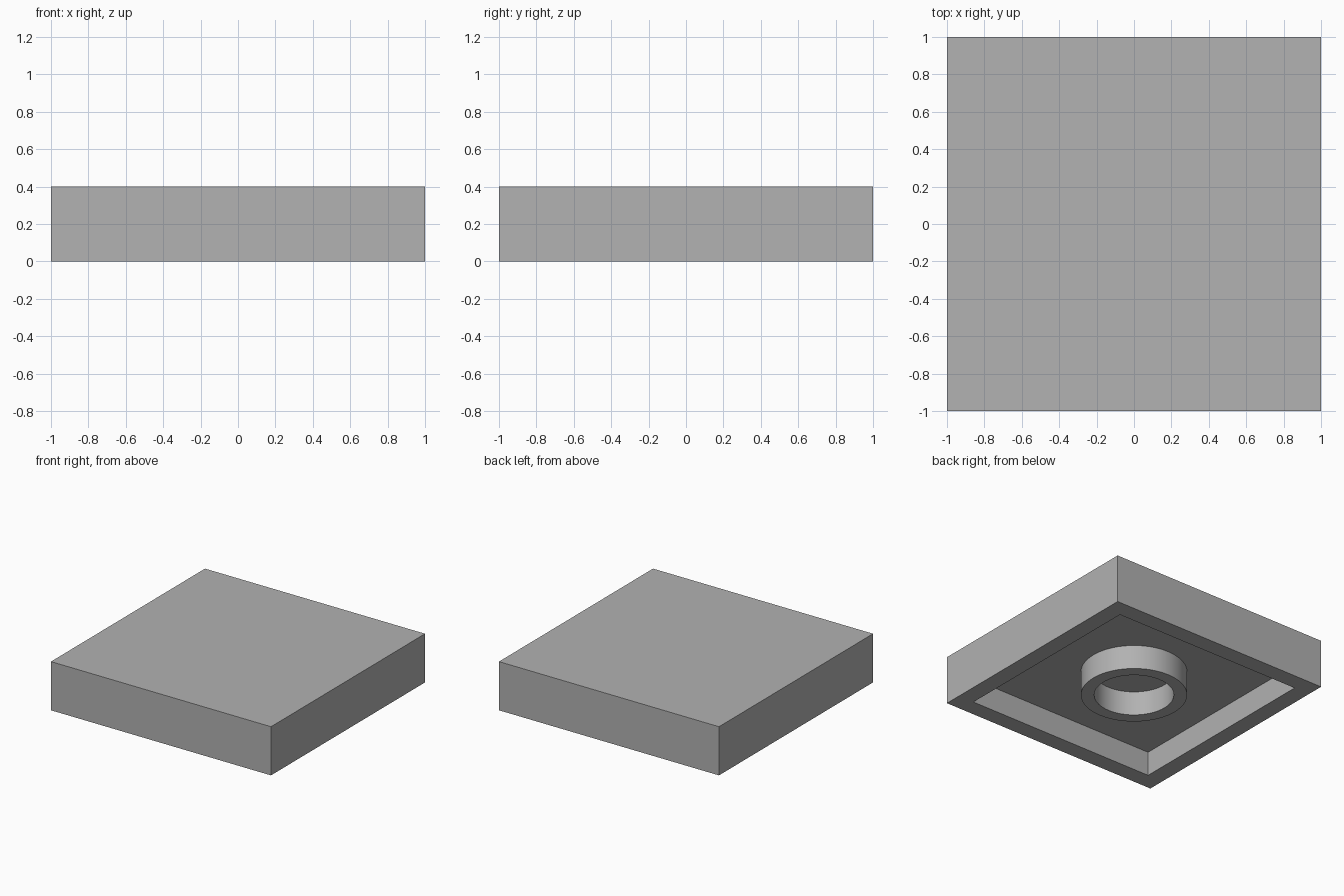
import bpy
import bmesh
import math
from mathutils import Matrix, Vector

HEIGHT = 0.4
CEILING = 0.2     # height of the hollow's ceiling
WALL = 0.2        # thickness of the side walls
SEGMENTS = 64

cube = bpy.data.objects.get("Cube")
if cube:
    bpy.data.objects.remove(cube, do_unlink=True)

# One plain grey for everything
grey = bpy.data.materials.new("plain_grey")
grey.use_nodes = True
colour = (0.445, 0.445, 0.445, 1)
grey.diffuse_color = colour
grey.node_tree.nodes["Principled BSDF"].inputs["Base Color"].default_value = colour


def add_object(name, bm):
    mesh = bpy.data.meshes.new(name)
    bmesh.ops.recalc_face_normals(bm, faces=bm.faces)
    bm.to_mesh(mesh)
    bm.free()
    mesh.materials.append(grey)
    obj = bpy.data.objects.new(name, mesh)
    bpy.context.collection.objects.link(obj)
    return obj


# Square block, hollowed from below
bm = bmesh.new()
bmesh.ops.create_cube(bm, size=1, matrix=Matrix.Translation((0, 0, HEIGHT / 2))
                      @ Matrix.Diagonal((2, 2, HEIGHT, 1)))
bm.normal_update()
base = min(bm.faces, key=lambda f: f.calc_center_median().z)
bmesh.ops.inset_region(bm, faces=[base], thickness=WALL)
opening = base if base.is_valid else min(bm.faces, key=lambda f: f.calc_center_median().length)
rim_edges = list(opening.edges)
bmesh.ops.delete(bm, geom=[opening], context="FACES_ONLY")
walls = bmesh.ops.extrude_edge_only(bm, edges=rim_edges)["geom"]
bmesh.ops.translate(bm, vec=(0, 0, CEILING),
                    verts=[v for v in walls if isinstance(v, bmesh.types.BMVert)])
bmesh.ops.contextual_create(bm, geom=[e for e in walls if isinstance(e, bmesh.types.BMEdge)])
add_object("hollow_block", bm)

# Round tube hanging from the ceiling, turned from its wall profile
bm = bmesh.new()
profile = [(0.4, CEILING), (0.4, 0), (0.3, 0), (0.3, CEILING)]
verts = [bm.verts.new((r, 0, z)) for r, z in profile]
edges = [bm.edges.new(pair) for pair in zip(verts, verts[1:])]
bmesh.ops.spin(bm, geom=verts + edges, cent=Vector(), axis=(0, 0, 1),
               angle=math.tau, steps=SEGMENTS)
bmesh.ops.remove_doubles(bm, verts=bm.verts, dist=0.0001)
# Close the tube against the ceiling so it is solid
top = [e for e in bm.edges if e.is_boundary]
bmesh.ops.bridge_loops(bm, edges=top)
tube = add_object("centre_tube", bm)

bpy.ops.object.select_all(action="DESELECT")
tube.select_set(True)
bpy.context.view_layer.objects.active = tube
bpy.ops.object.shade_smooth_by_angle(angle=math.radians(30))
